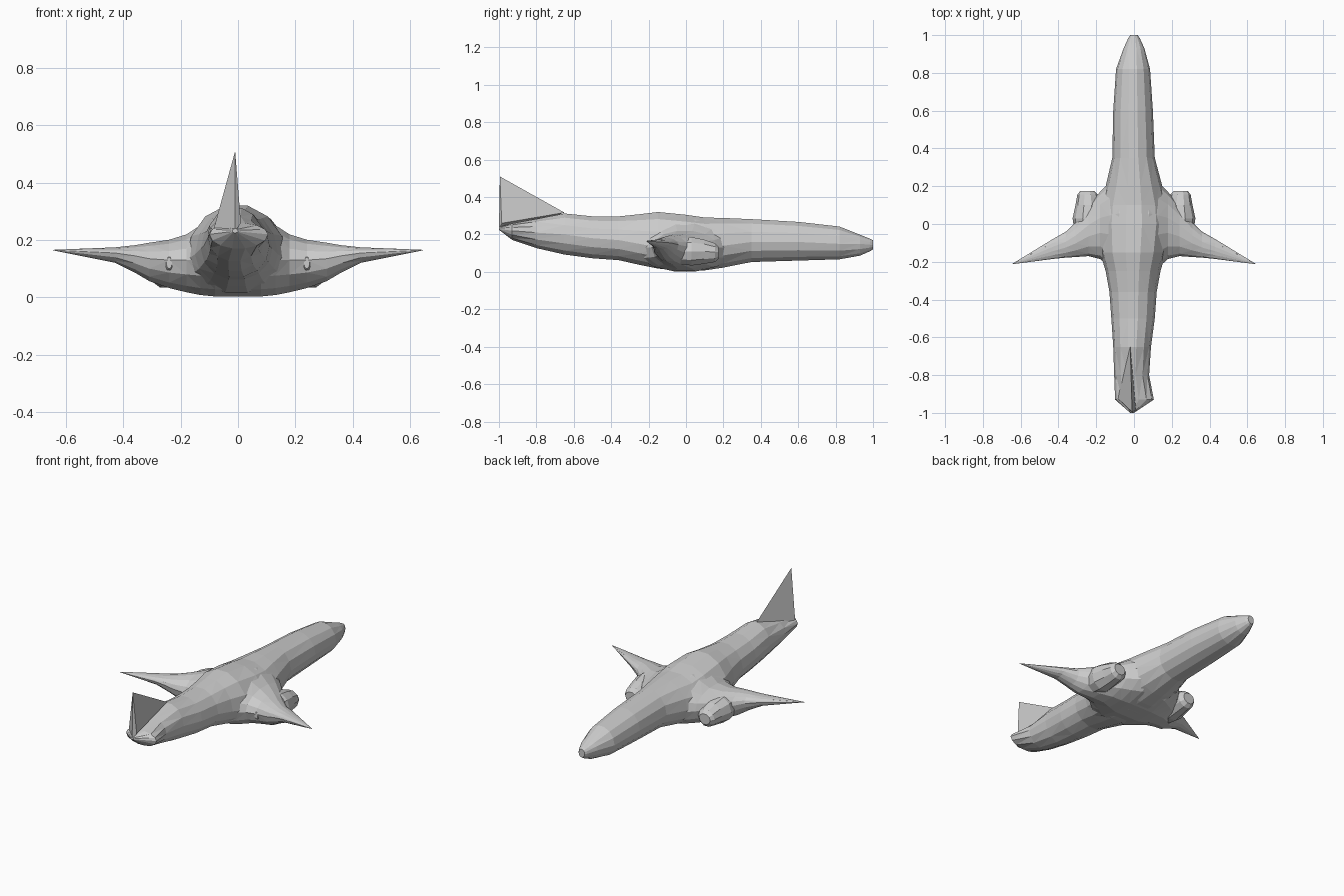
import bpy, bmesh
from math import cos, sin, pi

if "Cube" in bpy.data.objects:
    bpy.data.objects.remove(bpy.data.objects["Cube"])

grey = bpy.data.materials.new("light_grey")
grey.use_nodes = True
colour = (0.6, 0.6, 0.6, 1)
grey.diffuse_color = colour
grey.node_tree.nodes["Principled BSDF"].inputs["Base Color"].default_value = colour


def finish(name, bm):
    """Weld, triangulate into facets and add to the scene."""
    bmesh.ops.remove_doubles(bm, verts=bm.verts, dist=0.0005)
    bmesh.ops.triangulate(bm, faces=bm.faces)
    bmesh.ops.recalc_face_normals(bm, faces=bm.faces)
    mesh = bpy.data.meshes.new(name)
    bm.to_mesh(mesh)
    bm.free()
    mesh.materials.append(grey)
    obj = bpy.data.objects.new(name, mesh)
    bpy.context.collection.objects.link(obj)
    return obj


def loft(name, stations, along, sides=14):
    """Stations: position, side minimum, side maximum, z low, z at widest, z high."""
    bm = bmesh.new()
    rings = []
    for pos, lo, hi, z_low, z_mid, z_high in stations:
        ring = []
        for i in range(sides):
            a = 2 * pi * i / sides
            across = (lo + hi) / 2 + (hi - lo) / 2 * cos(a)
            s = sin(a)
            z = z_mid + s * (z_high - z_mid if s > 0 else z_mid - z_low)
            ring.append(bm.verts.new((across, pos, z) if along == "y" else (pos, across, z)))
        rings.append(ring)
    for r, q in zip(rings, rings[1:]):
        for i in range(sides):
            j = (i + 1) % sides
            bm.faces.new((r[i], r[j], q[j], q[i]))
    bm.faces.new(rings[0])
    bm.faces.new(rings[-1])
    return finish(name, bm)


# Fuselage, from upswept tail to rounded nose
loft("fuselage", [
    (-1.0, -.02, .0, .225, .23, .24),
    (-.93, -.10, .105, .17, .22, .26),
    (-.80, -.105, .08, .125, .21, .285),
    (-.65, -.11, .09, .09, .20, .315),
    (-.50, -.12, .11, .07, .18, .30),
    (-.36, -.13, .12, .06, .17, .30),
    (-.25, -.15, .14, .035, .15, .312),
    (-.15, -.18, .17, .015, .13, .325),
    (.00, -.19, .19, .0, .12, .31),
    (.10, -.18, .18, .005, .12, .295),
    (.20, -.15, .15, .02, .14, .292),
    (.35, -.115, .11, .05, .16, .285),
    (.60, -.11, .10, .058, .16, .27),
    (.82, -.095, .085, .065, .15, .245),
    (.93, -.055, .055, .085, .15, .20),
    (.985, -.03, .03, .11, .145, .178),
    (1.0, -.02, .02, .12, .145, .17),
], "y")

# Wing, one span with wide blended roots and needle tips
half_wing = [
    (.08, -.28, .27, .0, .13, .285),
    (.13, -.23, .22, .005, .13, .255),
    (.18, -.185, .17, .015, .13, .222),
    (.24, -.17, .10, .03, .13, .203),
    (.31, -.175, .01, .055, .135, .192),
    (.36, -.178, -.04, .085, .145, .183),
    (.43, -.185, -.08, .12, .155, .175),
    (.645, -.213, -.211, .164, .165, .166),
]
mirrored = [(-s[0],) + s[1:] for s in reversed(half_wing)]
loft("wing", mirrored + half_wing, "x")

# Engine pods melted into the wing leading edge
for side, label in ((1, "left"), (-1, "right")):
    pod = [
        (-.17, .23, .25, .10, .12, .14),
        (-.08, .18, .31, .045, .11, .18),
        (.03, .17, .325, .03, .11, .19),
        (.10, .18, .31, .04, .11, .175),
        (.155, .19, .30, .05, .105, .155),
        (.175, .21, .285, .07, .105, .135),
    ]
    if side < 0:
        pod = [(y, -b, -a, l, m, h) for y, a, b, l, m, h in pod]
    loft(label + "_engine", pod, "y", 10)

# Tail fin, flared to the right at its foot
bm = bmesh.new()
tip, nose, rear, flare, foot = [bm.verts.new(p) for p in (
    (-.01, -.995, .51), (-.02, -.65, .317), (-.01, -1, .23),
    (-.09, -.92, .22), (.01, -.985, .26))]
for face in ((tip, nose, flare), (tip, flare, rear), (tip, rear, foot),
             (tip, foot, nose), (nose, foot, rear, flare)):
    bm.faces.new(face)
finish("tail_fin", bm)
